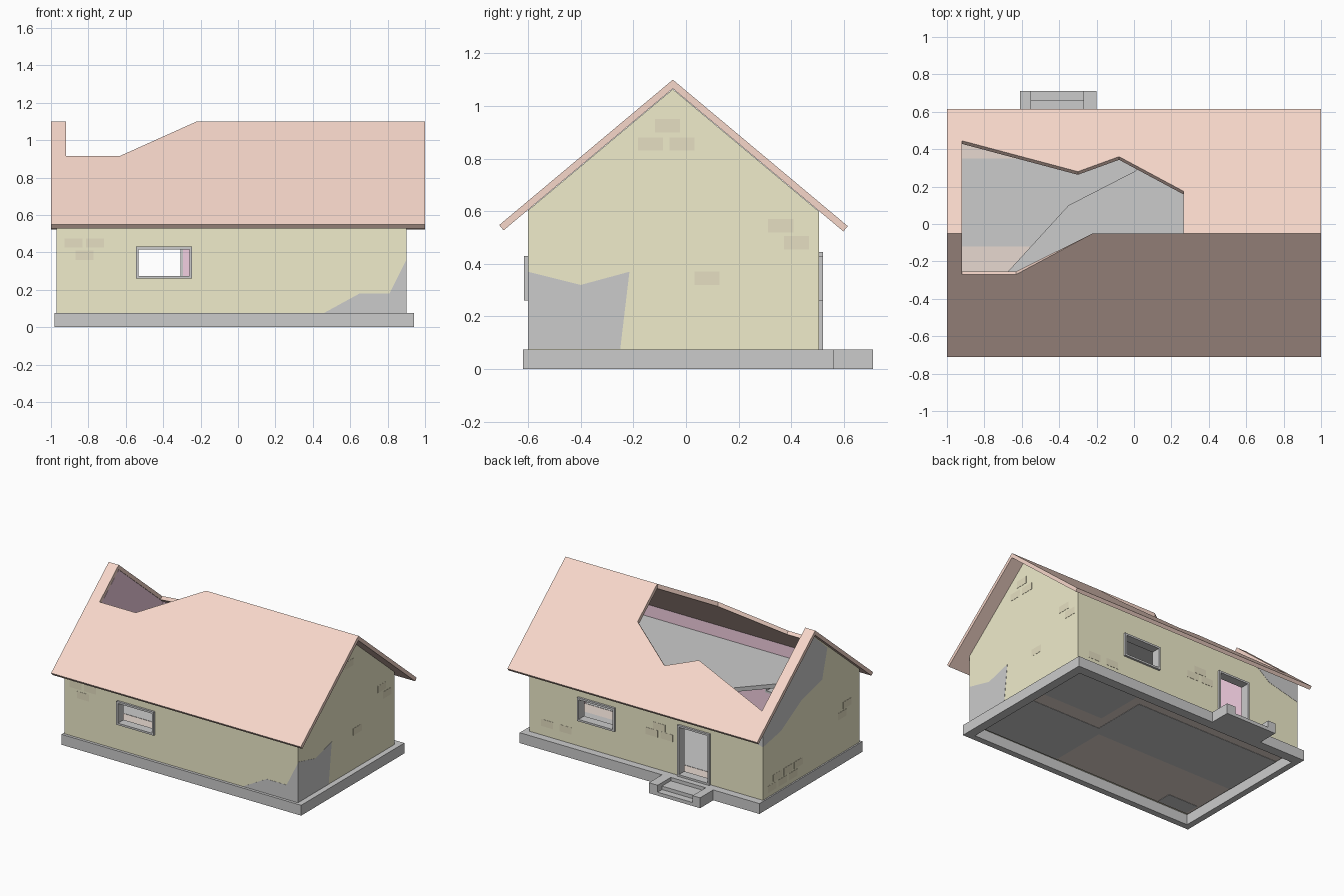
import bpy, bmesh

if "Cube" in bpy.data.objects:
    bpy.data.objects.remove(bpy.data.objects["Cube"])

RIDGE_Y, RIDGE_Z, SLOPE = -0.05, 1.10, 0.837


def material(name, rgb):
    m = bpy.data.materials.new(name)
    m.diffuse_color = (*rgb, 1)
    m.use_nodes = True
    m.node_tree.nodes["Principled BSDF"].inputs["Base Color"].default_value = m.diffuse_color
    return m


TILE = material("roof_tile", (0.93, 0.68, 0.59))
PLASTER = material("plaster", (0.87, 0.84, 0.60))
BRICK = material("brick", (0.79, 0.74, 0.54))
PINK = material("wallpaper", (0.89, 0.62, 0.75))
WOOD = material("floor_wood", (0.80, 0.69, 0.63))


def finish(name, bm, mat=None):
    bmesh.ops.recalc_face_normals(bm, faces=bm.faces)
    me = bpy.data.meshes.new(name)
    bm.to_mesh(me)
    bm.free()
    ob = bpy.data.objects.new(name, me)
    bpy.context.collection.objects.link(ob)
    if mat:
        me.materials.append(mat)
    return ob


def place(axis, p, d):
    return {"x": (d, p[0], p[1]), "y": (p[0], d, p[1]), "z": (p[0], p[1], d)}[axis]


def loft(name, a, b, mat=None):
    """Solid between two matching outlines."""
    bm = bmesh.new()
    va, vb = [bm.verts.new(p) for p in a], [bm.verts.new(p) for p in b]
    bm.faces.new(va)
    bm.faces.new(vb)
    n = len(a)
    for i in range(n):
        j = (i + 1) % n
        bm.faces.new((va[i], va[j], vb[j], vb[i]))
    return finish(name, bm, mat)


def prism(name, axis, pts, lo, hi, mat=None):
    return loft(name, [place(axis, p, lo) for p in pts],
                [place(axis, p, hi) for p in pts], mat)


def rect(u0, u1, v0, v1):
    return [(u0, v0), (u1, v0), (u1, v1), (u0, v1)]


def ring(name, axis, outer, inner, lo, hi):
    bm = bmesh.new()
    loops = [[bm.verts.new(place(axis, p, d)) for p in rect(*r)]
             for r, d in ((outer, lo), (outer, hi), (inner, hi), (inner, lo))]
    for k in range(4):
        a, b = loops[k], loops[(k + 1) % 4]
        for i in range(4):
            j = (i + 1) % 4
            bm.faces.new((a[i], a[j], b[j], b[i]))
    return finish(name, bm)


def cut(ob, cutter):
    m = ob.modifiers.new("cut", "BOOLEAN")
    m.object, m.operation, m.solver = cutter, "DIFFERENCE", "EXACT"
    cutter.hide_render = True
    cutter.display_type = "WIRE"


def under(y):
    return RIDGE_Z - 0.036 - SLOPE * abs(y - RIDGE_Y)


def house(y0, y1, z0, lift=0.0):
    return [(y0, z0), (y1, z0), (y1, under(y1) + lift),
            (RIDGE_Y, under(RIDGE_Y) + lift), (y0, under(y0) + lift)]


# Foundation ring
ring("foundation", "z", (-0.98, 0.94, -0.62, 0.56), (-0.935, 0.875, -0.575, 0.49), 0, 0.075)

# Openings: x0, x1, z0, z1, outer y, inner y
openings = {
    "front_window": (-0.545, -0.245, 0.26, 0.43, -0.615, -0.55),
    "back_window": (0.21, 0.51, 0.26, 0.43, 0.52, 0.455),
    "door": (-0.55, -0.293, 0.075, 0.445, 0.52, 0.455),
}
cutters = []
for name, (x0, x1, z0, z1, ya, yb) in openings.items():
    t = 0.014
    ring(name + "_frame", "y", (x0, x1, z0, z1), (x0 + t, x1 - t, z0 + t, z1 - t), ya, yb)
    e = 0.003
    mid = 0.1 if ya > 0 else -0.1
    cutters.append(prism(name + "_cutter", "y", rect(x0 + e, x1 - e, z0 + e, z1 - e),
                         mid + ya, ya - mid))


# Walls: plaster shell outside, papered lining inside
def shell(name, x0, x1, y0, y1, t, mat):
    ob = prism(name, "x", house(y0, y1, 0.075), x0, x1, mat)
    cut(ob, prism(name + "_room_cutter", "x", house(y0 + t, y1 - t, -0.1, 0.3), x0 + t, x1 - t))
    for c in cutters:
        cut(ob, c)


shell("outer_walls", -0.97, 0.90, -0.60, 0.505, 0.04, PLASTER)
shell("wall_lining", -0.93, 0.86, -0.56, 0.465, 0.01, PINK)


# Roof: two broken slopes, sheet pushed in along its normal
def roof_slope(name, s, pts):
    outer = [(x, y, RIDGE_Z - SLOPE * abs(y - RIDGE_Y)) for x, y in pts]
    inner = []
    for x, y in pts:
        yi = y if y == RIDGE_Y else y - s * 0.0167
        inner.append((x, yi, RIDGE_Z - 0.034 - SLOPE * abs(yi - RIDGE_Y)))
    loft(name, outer, inner, TILE)


R = RIDGE_Y
roof_slope("roof_back", 1, [(-1, R), (-1, 0.615), (1, 0.615), (1, R), (0.265, R), (0.265, 0.175),
                            (-0.08, 0.36), (-0.30, 0.28), (-0.92, 0.445), (-0.92, R)])
roof_slope("roof_front", -1, [(-1, R), (-1, -0.71), (1, -0.71), (1, R), (-0.22, R),
                              (-0.63, -0.27), (-0.92, -0.27), (-0.92, R)])

# Broken attic slab
prism("attic_slab", "z", [(0.85, -0.55), (0.85, 0.455), (0.25, 0.455), (0.0, 0.28),
                          (-0.35, 0.10), (-0.67, -0.25), (-0.85, -0.55)], 0.53, 0.56)

# Ground floor: wood with bare patches showing on both sides
prism("wood_floor", "z", rect(-0.92, 0.85, -0.55, 0.455), 0.062, 0.074, WOOD)
patches = [(-0.92, 0.25, -0.12, 0.35), (0.20, 0.85, -0.55, -0.06),
           (0.32, 0.85, 0.05, 0.455), (-0.90, -0.66, -0.54, -0.43)]
for i, p in enumerate(patches):
    prism(f"floor_patch_{i + 1}", "z", rect(*p), 0.060, 0.076)

# Entrance steps between two cheeks
prism("step_cheek_left", "z", rect(-0.61, -0.55, 0.56, 0.71), 0, 0.075)
prism("step_cheek_right", "z", rect(-0.27, -0.20, 0.56, 0.71), 0, 0.075)
prism("step_upper", "z", rect(-0.55, -0.27, 0.56, 0.66), 0, 0.05)
prism("step_lower", "z", rect(-0.55, -0.27, 0.66, 0.71), 0, 0.025)

# Bare patches where plaster fell off
E = 0.0015
sides = {"front": ("y", -0.60, -E), "back": ("y", 0.505, E),
         "right": ("x", 0.90, E), "left": ("x", -0.97, -E)}
bare = {
    "front": [(0.46, 0.076), (0.65, 0.18), (0.81, 0.18), (0.90, 0.36), (0.90, 0.076)],
    "right": [(-0.60, 0.076), (-0.60, 0.37), (-0.40, 0.32), (-0.215, 0.37), (-0.25, 0.076)],
    "back": [(-0.97, 0.46), (-0.73, 0.52), (-0.63, 0.598), (-0.97, 0.598)],
    "left": [(0.505, 0.46), (0.30, 0.50), (0.07, 0.63), (-0.17, 0.69), (-0.23, 0.90),
             (-0.05, 1.06), (0.505, 0.598)],
}
for side, pts in bare.items():
    axis, d, e = sides[side]
    prism(f"bare_patch_{side}", axis, pts, d - e, d + e)

# Exposed bricks
bricks = {
    "front": [(-0.88, 0.45), (-0.765, 0.45), (-0.82, 0.385)],
    "right": [(-0.07, 0.925), (-0.135, 0.855), (-0.015, 0.855), (0.36, 0.545),
              (0.42, 0.48), (0.08, 0.345)],
    "back": [(0.76, 0.165), (0.61, 0.165), (-0.14, 0.385), (-0.20, 0.33), (-0.08, 0.33)],
    "left": [(0.40, 0.13), (0.28, 0.13), (0.16, 0.13), (0.34, 0.19), (0.22, 0.19),
             (0.10, 0.19), (-0.46, 0.41), (-0.40, 0.35)],
}
for side, centres in bricks.items():
    axis, d, e = sides[side]
    for i, (u, v) in enumerate(centres):
        prism(f"brick_{side}_{i + 1}", axis,
              rect(u - 0.048, u + 0.048, v - 0.025, v + 0.025), d - e, d + e, BRICK)
